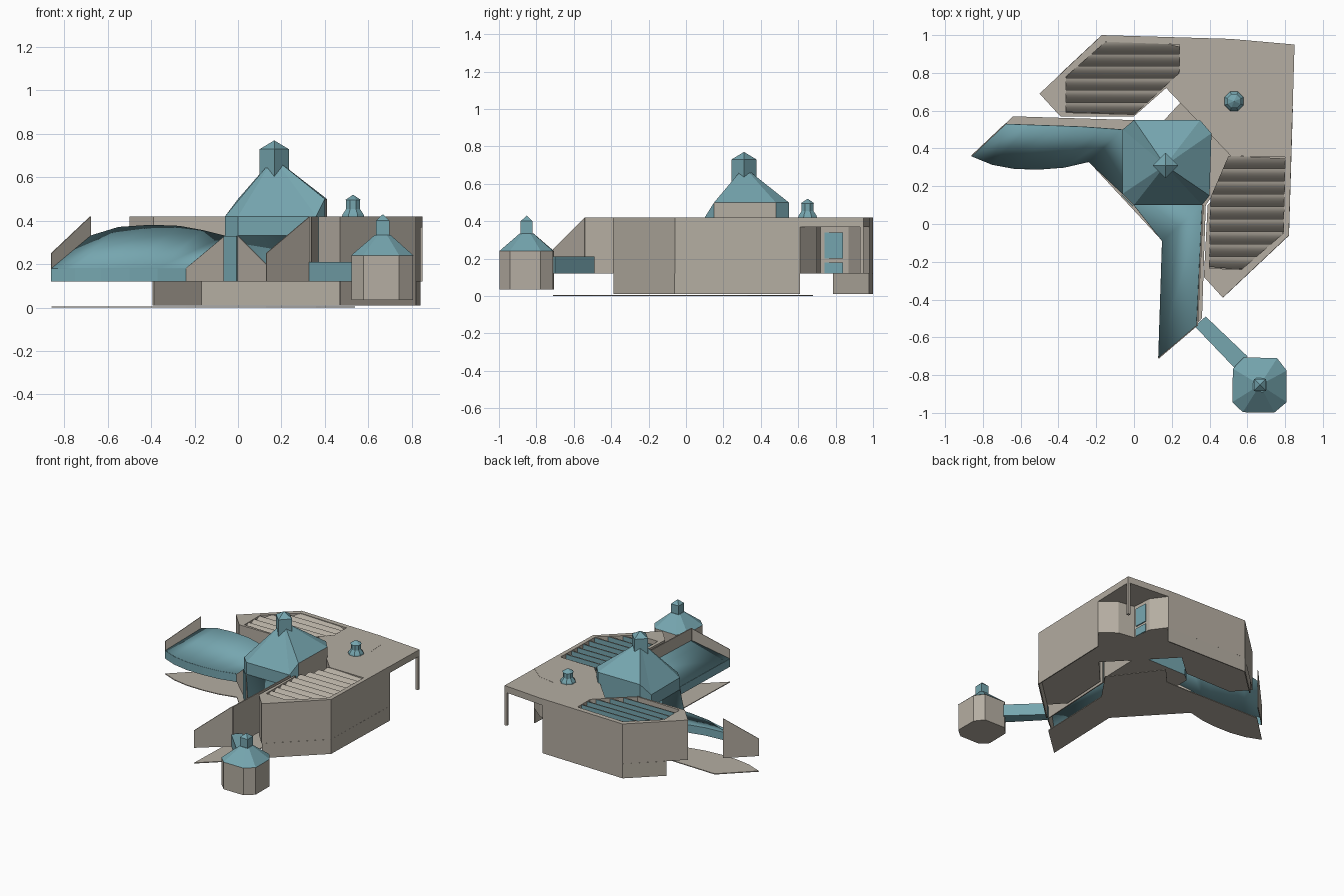
import bpy, bmesh, math
from mathutils import Vector

cube = bpy.data.objects.get("Cube")
if cube:
    bpy.data.objects.remove(cube)


def material(name, rgb):
    m = bpy.data.materials.new(name)
    m.use_nodes = True
    m.diffuse_color = (*rgb, 1)
    m.node_tree.nodes["Principled BSDF"].inputs["Base Color"].default_value = (*rgb, 1)
    return m


STONE = material("warm stone", (0.46, 0.42, 0.36))
BLUE = material("teal metal", (0.18, 0.38, 0.43))


def build(name, faces, mat, thick=0, smooth=False, fmats=None):
    """Mesh from faces given as corner lists; optional wall thickness."""
    bm = bmesh.new()
    for i, pts in enumerate(faces):
        f = bm.faces.new([bm.verts.new(p) for p in pts])
        if fmats:
            f.material_index = fmats[i]
    bmesh.ops.remove_doubles(bm, verts=bm.verts, dist=0.0005)
    bmesh.ops.recalc_face_normals(bm, faces=bm.faces)
    me = bpy.data.meshes.new(name)
    bm.to_mesh(me)
    bm.free()
    ob = bpy.data.objects.new(name, me)
    bpy.context.scene.collection.objects.link(ob)
    for m in (mat if isinstance(mat, list) else [mat]):
        me.materials.append(m)
    if thick:
        s = ob.modifiers.new("thickness", 'SOLIDIFY')
        s.thickness = thick
        s.offset = 0
    if smooth:
        bpy.ops.object.select_all(action='DESELECT')
        ob.select_set(True)
        bpy.context.view_layer.objects.active = ob
        bpy.ops.object.shade_smooth_by_angle(angle=math.radians(35))
    return ob


def at(pts, z):
    return [(x, y, z) for x, y in pts]


def strips(a, b, closed=False):
    n = len(a)
    return [[a[i], a[(i + 1) % n], b[(i + 1) % n], b[i]]
            for i in range(n if closed else n - 1)]


def prism(name, plan, z0, z1, mat):
    lo, hi = at(plan, z0), at(plan, z1)
    return build(name, [lo, hi] + strips(lo, hi, True), mat)


def wall(name, path, z0, z1, mat, thick=0.008):
    return build(name, strips(at(path, z0), at(path, z1)), mat, thick)


def ring(n, r, turn=0):
    return [(r * math.cos(math.tau * (i + turn) / n),
             r * math.sin(math.tau * (i + turn) / n)) for i in range(n)]


def stack(name, plan, centre, levels, mat):
    """Scaled copies of a plan stacked in height; scale 0 makes a point."""
    cx, cy = centre
    rows = [[(cx + x * s, cy + y * s, z) for x, y in plan] for s, z in levels]
    faces = [rows[0]]
    for a, b, lev in zip(rows, rows[1:], levels[1:]):
        if lev[0] == 0:
            faces += [[a[i], a[(i + 1) % len(a)], b[0]] for i in range(len(a))]
        else:
            faces += strips(a, b, True)
    if levels[-1][0]:
        faces.append(rows[-1])
    return build(name, faces, mat)


# Main angled block with a notch for the corner porch
zigzag = [(0.84, 0.61), (0.73, 0.70), (0.60, 0.72), (0.59, 0.87), (0.51, 0.98)]
outer = [(-0.5, 0.69), (-0.39, 0.57), (0, 0.57), (0.17, 0.72), (0.57, 0.30),
         (0.39, 0.10), (0.37, -0.28), (0.47, -0.39), (0.82, -0.06)]
block = prism("main_block", outer + zigzag + [(-0.17, 1.0)], 0.12, 0.42, STONE)
prism("porch_roof", zigzag + [(0.85, 0.95)], 0.37, 0.419, STONE)
prism("porch_post", [(0.83, 0.93), (0.85, 0.93), (0.85, 0.95), (0.83, 0.95)], 0.12, 0.37, STONE)
for part, z0, z1 in (("window", 0.20, 0.34), ("door", 0.12, 0.18)):
    wall("porch_" + part, [(0.602, 0.74), (0.598, 0.84)], z0, z1, BLUE)

# Skirts under the outer walls
wall("back_skirt", [(-0.39, 0.79), (-0.17, 0.996), (0.51, 0.976)], 0.01, 0.12, STONE)
wall("side_skirt", [(0.837, 0.61), (0.817, -0.06), (0.47, -0.386)], 0.01, 0.12, STONE)


# Sawtooth skylights set into recesses
def span(plan, y):
    xs = []
    for (ax, ay), (bx, by) in zip(plan, plan[1:] + plan[:1]):
        if ay != by and min(ay, by) <= y <= max(ay, by):
            xs.append(ax + (bx - ax) * (y - ay) / (by - ay))
    return min(xs), max(xs)


def skylight(name, plan, teeth):
    cutter = prism(name + "_cutter", plan, 0.355, 0.5, STONE)
    cutter.hide_render = True
    cutter.hide_viewport = True
    cut = block.modifiers.new(name, 'BOOLEAN')
    cut.operation = 'DIFFERENCE'
    cut.solver = 'EXACT'
    cut.object = cutter
    y0 = min(p[1] for p in plan)
    y1 = max(p[1] for p in plan)
    steps, faces, mats = 5, [], []
    for k in range(teeth):
        rows = []
        for s in range(steps + 1):
            t = s / steps
            y = y0 + (y1 - y0) * (k + t) / teeth
            y = min(max(y, y0 + 0.001), y1 - 0.001)
            a, b = span(plan, y)
            z = 0.365 + 0.052 * math.sin(t * math.pi / 2)
            rows.append([(a, y, z), (b, y, z)])
        for r, q in zip(rows, rows[1:]):
            faces += strips(r, q)
            mats.append(0)
        top = rows[-1]
        faces.append([*top, (top[1][0], top[1][1], 0.365), (top[0][0], top[0][1], 0.365)])
        mats.append(1)
    build(name, faces, [STONE, BLUE], smooth=True, fmats=mats)


skylight("left_skylight", [(-0.36, 0.59), (0, 0.58), (0.24, 0.80), (0.24, 0.95),
                           (-0.15, 0.965), (-0.36, 0.78)], 6)
skylight("right_skylight", [(0.40, -0.235), (0.57, -0.24), (0.79, -0.05), (0.80, 0.355),
                            (0.50, 0.36), (0.405, 0.14)], 9)

# Roof lantern
stack("roof_lantern", ring(8, 1, 0.5), (0.53, 0.65),
      [(0.055, 0.42), (0.052, 0.43), (0.034, 0.455), (0.034, 0.495),
       (0.04, 0.495), (0, 0.52)], BLUE)

# Central hall: walls, pyramid roof, turret
eave = [(0, 0.55, 0.5), (0.35, 0.55, 0.5), (0.41, 0.48, 0.5), (0.40, 0.15, 0.5),
        (0.36, 0.10, 0.42), (0, 0.10, 0.42), (-0.06, 0.16, 0.42), (-0.06, 0.50, 0.42)]
foot = [(x, y, 0.12) for x, y, z in eave]
build("hall_walls", strips(foot, eave, True) + [foot], [BLUE, STONE],
      fmats=[int(i == 2) for i in range(8)] + [1])
peak = (0.165, 0.31, 0.69)
build("hall_roof", [[eave[i - 1], eave[i], peak] for i in range(8)], BLUE)
stack("hall_turret", ring(4, 0.067), (0.167, 0.31), [(1, 0.55), (1, 0.73), (0, 0.77)], BLUE)

# Curved wing: eave line, ridge line, fascia
front1 = [(-0.86, 0.36), (-0.75, 0.315), (-0.63, 0.293), (-0.5, 0.29), (-0.37, 0.3), (-0.24, 0.33)]
ridge1 = [(-0.68, 0.53, 0.33), (-0.55, 0.525, 0.37), (-0.4, 0.52, 0.38),
          (-0.27, 0.515, 0.375), (-0.16, 0.507, 0.355), (-0.06, 0.5, 0.33)]
front2 = [(0.13, -0.71), (0.15, -0.09)]
ridge2 = [(0.33, -0.54, 0.33), (0.36, 0.10, 0.33)]
wings = (("curved", front1, ridge1, (-0.06, 0.16, 0.33)),
         ("straight", front2, ridge2, (0, 0.10, 0.33)))
for label, front, ridge, inner in wings:
    low = at(front, 0.18)
    build(label + "_wing_roof", strips(low, ridge) + [[low[-1], ridge[-1], inner]],
          BLUE, 0.004, smooth=True)
    wall(label + "_wing_fascia", front, 0.12, 0.18, BLUE, 0.004)
    # Raking end panel
    (ax, ay), (bx, by, _) = front[0], ridge[0]
    build(label + "_wing_end_panel", [[(ax, ay, 0.12), (bx, by, 0.12), (bx, by, 0.42),
                                       (ax, ay, 0.25)]], STONE, 0.006)
    # Entrance gable half
    gx, gy = front[-1]
    build(label + "_gable_half", [[(gx, gy, 0.12), (gx, gy, 0.18), inner,
                                   (inner[0], inner[1], 0.12)]], STONE, 0.004)
wall("straight_wing_back_wall", [(0.335, -0.54), (0.365, 0.10)], 0.12, 0.42, STONE)
wall("entrance_strip", [(-0.065, 0.155), (-0.005, 0.095)], 0.12, 0.33, BLUE, 0.006)

# Thin ground slab
slab = [(-0.64, 0.57), (0, 0.55), (0.16, 0.55), (0.28, 0.68), (0.54, 0.33), (0.38, 0.10),
        (0.36, -0.50)]
prism("ground_slab", slab + front2 + front1[::-1], 0, 0.006, STONE)

# Link corridor and detached pavilion
prism("link_corridor", [(0.32, -0.54), (0.38, -0.49), (0.60, -0.70), (0.54, -0.77)],
      0.12, 0.21, BLUE)
plan = [(-0.145, -0.09), (-0.09, -0.143), (0.075, -0.145), (0.14, -0.09),
        (0.14, 0.075), (0.09, 0.14), (-0.085, 0.145), (-0.142, 0.085)]
spot = (0.667, -0.852)
stack("pavilion_walls", plan, spot, [(1, 0.035), (1, 0.24)], STONE)
stack("pavilion_roof", plan, spot, [(1.01, 0.24), (0.25, 0.335)], BLUE)
stack("pavilion_turret", ring(4, 0.045, 0.5), spot, [(1, 0.32), (1, 0.40), (0, 0.43)], BLUE)
